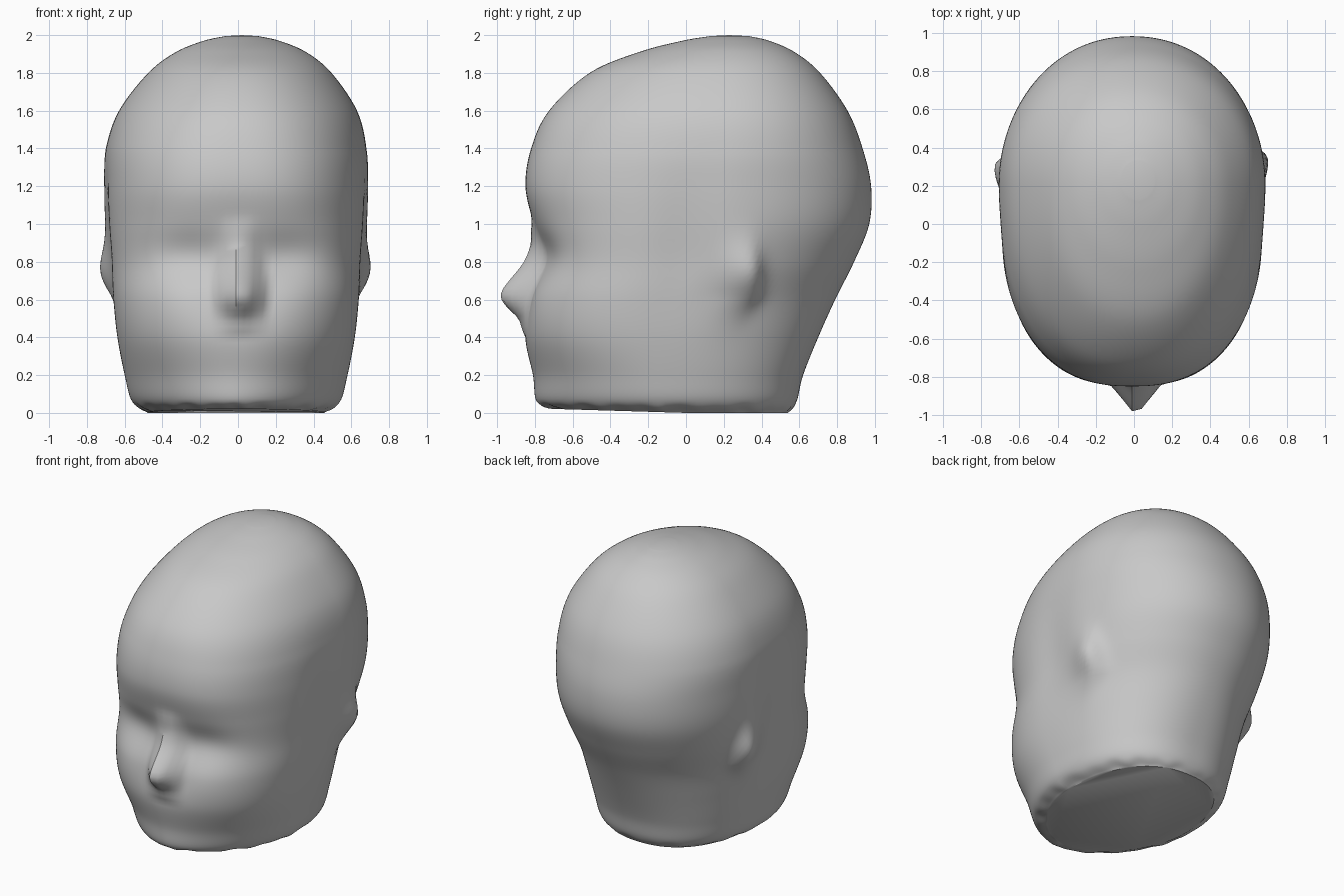
import bpy, bmesh, math
from mathutils import Vector

cube = bpy.data.objects.get("Cube")
if cube:
    bpy.data.objects.remove(cube)

SEGMENTS, STEPS = 160, 7

# Skull sections: height, front y, back y, half width, y of widest point, front and back fullness
SECTIONS = [
    (0.02, -0.70, 0.54, 0.47, -0.10, 1.8, 2.3),
    (0.06, -0.79, 0.585, 0.55, -0.11, 1.8, 2.3),
    (0.20, -0.81, 0.62, 0.59, -0.12, 1.95, 2.3),
    (0.40, -0.85, 0.70, 0.63, -0.13, 2.25, 2.2),
    (0.60, -0.82, 0.79, 0.655, -0.08, 2.5, 2.1),
    (0.80, -0.78, 0.89, 0.675, 0.06, 2.6, 2.1),
    (1.00, -0.81, 0.97, 0.695, 0.14, 2.55, 2.1),
    (1.20, -0.85, 0.98, 0.70, 0.17, 2.45, 2.1),
    (1.40, -0.82, 0.935, 0.69, 0.2, 2.35, 2.1),
    (1.60, -0.725, 0.855, 0.63, 0.2, 2.2, 2.1),
    (1.80, -0.51, 0.71, 0.485, 0.2, 2.1, 2.1),
    (1.91, -0.25, 0.575, 0.345, 0.21, 2.05, 2.1),
    (1.97, -0.02, 0.44, 0.2, 0.22, 2.0, 2.0),
    (1.995, 0.13, 0.33, 0.085, 0.23, 2.0, 2.0),
]
# Nose: height and how far the ridge stands out
NOSE = [(0.40, 0), (0.5, 0.05), (0.56, 0.14), (0.60, 0.18), (0.64, 0.195),
        (0.7, 0.165), (0.8, 0.10), (0.9, 0.045), (1.04, 0)]


def spline(a, b, c, d, t):
    return [q + 0.5 * t * (r - p + t * (2 * p - 5 * q + 4 * r - s + t * (3 * (q - r) + s - p)))
            for p, q, r, s in zip(a, b, c, d)]


def lookup(table, z):
    for (z0, v0), (z1, v1) in zip(table, table[1:]):
        if z0 <= z <= z1:
            return v0 + (v1 - v0) * (z - z0) / (z1 - z0)
    return 0


def bump(value, centre, width):
    return math.exp(-((value - centre) / width) ** 2)


def power(value, n):
    return math.copysign(abs(value) ** (2 / n), value)


def shape_features(x, y, z):
    side = math.copysign(1, x)
    ax = abs(x)
    nx, ny = x, y
    if y < -0.3:
        # Eye sockets, cheeks and nose
        ny += 0.04 * bump(ax, 0.25, 0.2) * bump(z, 0.84, 0.13)
        ny -= 0.015 * bump(ax, 0.3, 0.2) * bump(z, 0.58, 0.14)
        width = 0.15 if z < 0.7 else 0.15 - 0.15 * (z - 0.7)
        ny -= lookup(NOSE, z) * max(0, 1 - abs(x - 0.02) / width)
    # Temples
    nx -= side * 0.022 * bump(y, -0.02, 0.16) * bump(z, 0.9, 0.35) * min(1, ax / 0.5)
    # Ears: soft flaps, steeper behind and sloping forward to the lobe
    if ax > 0.3:
        edge = (0.32 if x > 0 else 0.28) - 0.5 * max(0, 0.62 - z)
        flare = bump(y, edge, 0.13 if y < edge else 0.075) * bump(z, 0.73, 0.16)
        nx += side * 0.075 * flare
        ny += 0.03 * flare
    # The crown leans slightly to one side
    nx += -0.01 + 0.05 * max(0, z - 1.4)
    return Vector((nx, ny, z))


# Smoothly interpolated rows
rows = []
last = len(SECTIONS) - 1
for i in range(last):
    a, b, c, d = (SECTIONS[max(0, min(last, i + k))] for k in (-1, 0, 1, 2))
    rows += [spline(a, b, c, d, s / STEPS) for s in range(STEPS)]
rows.append(SECTIONS[-1])

# Lofted head
bm = bmesh.new()
rings = []
for k, (z, front, back, half, mid, front_full, back_full) in enumerate(rows):
    ring = []
    for j in range(SEGMENTS):
        angle = math.tau * j / SEGMENTS
        c, s = math.cos(angle), math.sin(angle)
        n = front_full if s < 0 else back_full
        x = half * power(c, n)
        y = mid + (mid - front if s < 0 else back - mid) * power(s, n)
        point = shape_features(x, y, z)
        # Base tilts up to the chin, with an uneven cut edge
        if k <= STEPS:
            point.z += (0.03 * max(0, -y) - 0.02) * (1 - k / STEPS)
            wave = math.sin(23 * angle) + math.sin(14 * angle)
            point.z += 0.003 * wave * math.sin(math.pi * k / STEPS)
        ring.append(bm.verts.new(point))
    rings.append(ring)

for low, high in zip(rings, rings[1:]):
    for j in range(SEGMENTS):
        k = (j + 1) % SEGMENTS
        bm.faces.new((low[j], low[k], high[k], high[j]))
crown = bm.verts.new((0.02, 0.23, 2.0))
for j in range(SEGMENTS):
    bm.faces.new((rings[-1][j], rings[-1][(j + 1) % SEGMENTS], crown))
bm.faces.new(rings[0][::-1])
bmesh.ops.recalc_face_normals(bm, faces=bm.faces)

mesh = bpy.data.meshes.new("head")
bm.to_mesh(mesh)
bm.free()
head = bpy.data.objects.new("head", mesh)
bpy.context.collection.objects.link(head)

# Plain grey
grey = bpy.data.materials.new("plain_grey")
grey.use_nodes = True
colour = (0.58, 0.58, 0.58, 1)
grey.diffuse_color = colour
grey.node_tree.nodes["Principled BSDF"].inputs["Base Color"].default_value = colour
mesh.materials.append(grey)

bpy.ops.object.select_all(action="DESELECT")
head.select_set(True)
bpy.context.view_layer.objects.active = head
bpy.ops.object.shade_smooth_by_angle(angle=math.radians(40))
